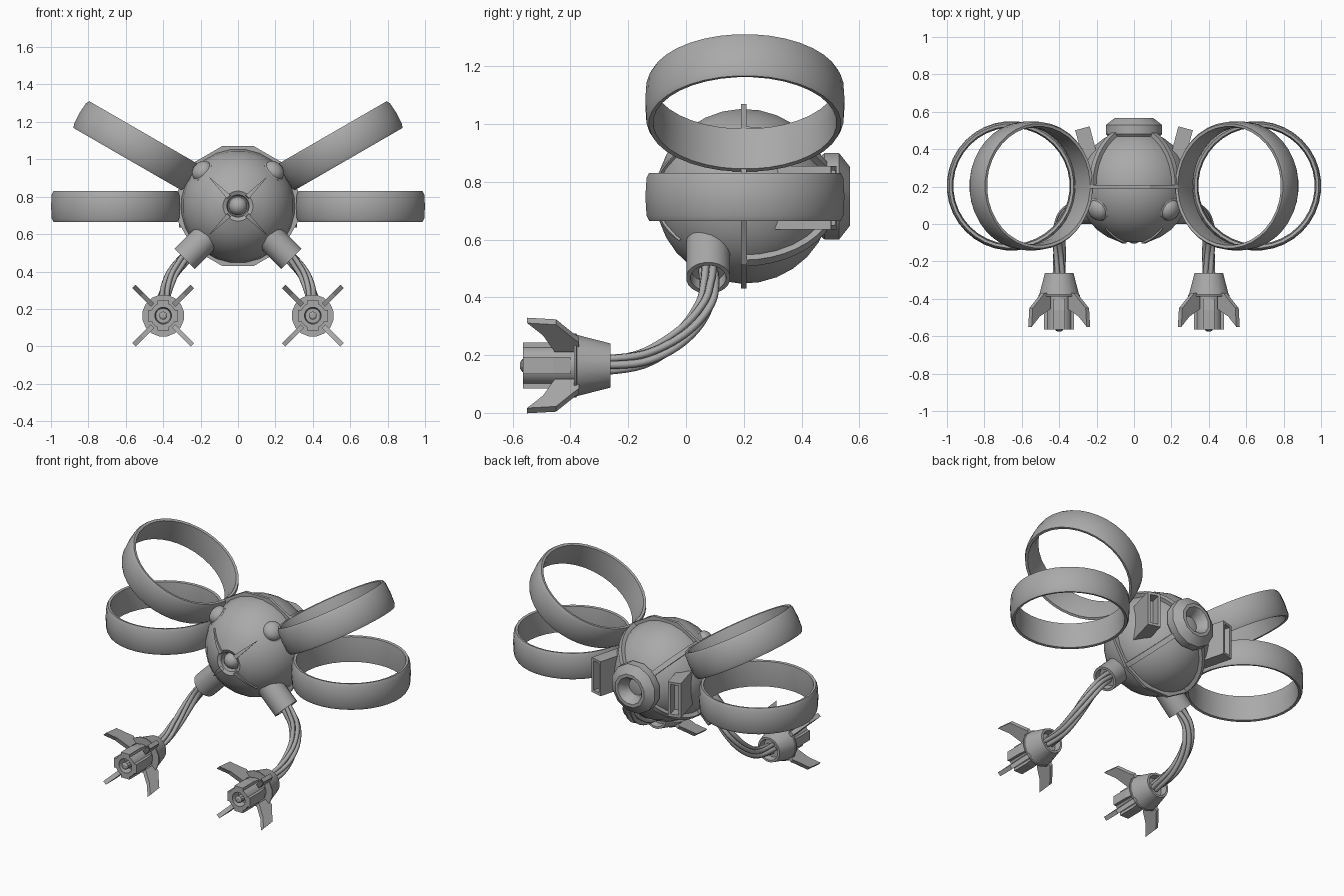
import bpy, bmesh
from math import sin, cos, pi, radians
from mathutils import Vector, Matrix

if "Cube" in bpy.data.objects:
    bpy.data.objects.remove(bpy.data.objects["Cube"])

GREY = (0.4, 0.4, 0.4, 1)
metal = bpy.data.materials.new("grey_metal")
metal.use_nodes = True
metal.diffuse_color = GREY
metal.node_tree.nodes["Principled BSDF"].inputs["Base Color"].default_value = GREY

CENTRE = Vector((0, 0.2, 0.75))
R = 0.305


def finish(name, bm, matrix=Matrix(), smooth=35):
    bmesh.ops.remove_doubles(bm, verts=bm.verts, dist=1e-5)
    bmesh.ops.recalc_face_normals(bm, faces=bm.faces)
    mesh = bpy.data.meshes.new(name)
    bm.to_mesh(mesh)
    bm.free()
    mesh.materials.append(metal)
    ob = bpy.data.objects.new(name, mesh)
    ob.matrix_world = matrix
    bpy.context.collection.objects.link(ob)
    bpy.ops.object.select_all(action='DESELECT')
    ob.select_set(True)
    bpy.context.view_layer.objects.active = ob
    if smooth:
        bpy.ops.object.shade_smooth_by_angle(angle=radians(smooth))
    return ob


def lathe(name, profile, origin, axis, segs=24, closed=False, smooth=35, phase=0.5):
    """Spin (radius, height) points around an axis through origin."""
    bm = bmesh.new()
    rings = []
    for i in range(segs):
        a = 2 * pi * (i + phase) / segs
        rings.append([bm.verts.new((r * cos(a), r * sin(a), h)) for r, h in profile])
    count = len(profile)
    for i in range(segs):
        p, q = rings[i], rings[(i + 1) % segs]
        for j in range(count if closed else count - 1):
            k = (j + 1) % count
            bm.faces.new((p[j], q[j], q[k], p[k]))
    turn = Vector(axis).to_track_quat('Z', 'Y').to_matrix().to_4x4()
    return finish(name, bm, Matrix.Translation(origin) @ turn, smooth)


def prism(name, outline, thick, origin, angle):
    """Plate from (y, radius) points, standing out from the y axis at an angle."""
    bm = bmesh.new()
    out = Vector((cos(angle), 0, sin(angle)))
    side = Vector((-sin(angle), 0, cos(angle))) * thick / 2
    a, b = [[bm.verts.new(out * r + Vector((0, y, 0)) + side * s) for y, r in outline]
            for s in (-1, 1)]
    bm.faces.new(a)
    bm.faces.new(b[::-1])
    for i in range(len(a)):
        k = (i + 1) % len(a)
        bm.faces.new((a[i], a[k], b[k], b[i]))
    return finish(name, bm, Matrix.Translation(origin), 0)


def ridge(name, angle, start, end, height, width, tip_width, steps=8):
    """Raised strip along a meridian of the body, angles measured from the front."""
    bm = bmesh.new()
    out = Vector((cos(angle), 0, sin(angle)))
    side = Vector((-sin(angle), 0, cos(angle)))
    last = None
    for i in range(steps + 1):
        t = i / steps
        a = radians(start + (end - start) * t)
        w = (width + (tip_width - width) * t) / 2
        d = out * sin(a) - Vector((0, cos(a), 0))
        row = [bm.verts.new(d * r + side * s) for r, s in
               ((R - 0.03, -w), (R + height, -w), (R + height, w), (R - 0.03, w))]
        if last:
            for j in range(4):
                k = (j + 1) % 4
                bm.faces.new((last[j], last[k], row[k], row[j]))
        else:
            bm.faces.new(row)
        last = row
    bm.faces.new(last[::-1])
    finish(name, bm, Matrix.Translation(CENTRE))


def arc_point(points, t):
    """Smooth interpolation through a list of points, t from 0 to 1."""
    n = len(points) - 1
    i = min(int(t * n), n - 1)
    u = t * n - i
    p0, p1, p2, p3 = [points[max(0, min(n, i + k))] for k in (-1, 0, 1, 2)]
    return 0.5 * (2 * p1 + (p2 - p0) * u + (2 * p0 - 5 * p1 + 4 * p2 - p3) * u * u
                  + (3 * p1 - p0 - 3 * p2 + p3) * u ** 3)


# Body shell with a front socket
shell = [(0, -0.24), (0.055, -0.25), (0.06, -0.285), (0.08, -0.295)]
shell += [(R * sin(radians(a)), -R * cos(radians(a))) for a in range(16, 181, 12)]
lathe("body", shell + [(0, R)], CENTRE, (0, 1, 0), 24)
eye = [(0.05 * sin(pi * i / 10), -0.05 * cos(pi * i / 10)) for i in range(11)]
lathe("front_eye", eye, (0, -0.055, 0.75), (0, 1, 0), 16)

# Band around the middle and diagonal ridges
band = [(0.28, -0.009), (0.331, -0.009), (0.331, 0.009), (0.28, 0.009)]
lathe("middle_band", band, CENTRE, (0, 1, 0), 12, True, 0)
for k in range(4):
    diagonal = pi / 4 + k * pi / 2
    ridge("rear_ridge", diagonal, 90, 158, 0.022, 0.03, 0.03)
    ridge("front_spike", diagonal, 13, 44, 0.008, 0.025, 0.002)

# Rear nozzle with a funnel opening
nozzle = [(0.12, 0.24), (0.155, 0.28), (0.155, 0.33), (0.105, 0.368),
          (0.085, 0.368), (0.055, 0.325), (0.05, 0.28), (0, 0.28)]
lathe("rear_nozzle", nozzle, CENTRE, (0, 1, 0), 12, False, 30)

# Ring fan profile: thin wall, bulging outside
duct = [(0.318, -0.08), (0.333, -0.083), (0.342, -0.065), (0.346, 0),
        (0.342, 0.065), (0.333, 0.083), (0.318, 0.08), (0.311, 0)]

# Arm path and claw parts
path = [(0.255, 0.078, 0.5), (0.3, 0.08, 0.452), (0.35, 0.07, 0.385), (0.385, 0.02, 0.305),
        (0.4, -0.06, 0.235), (0.4, -0.16, 0.185), (0.4, -0.29, 0.165)]
shoulder = [(0, -0.06), (0.077, -0.06), (0.077, 0.14), (0.062, 0.14), (0.058, 0.1), (0, 0.1)]
cuff = [(0, 0.04), (0.06, 0.04), (0.065, 0), (0.078, 0), (0.108, 0.115), (0.113, 0.118),
        (0.113, 0.126), (0.07, 0.126), (0.07, 0.303), (0.045, 0.303), (0.04, 0.25), (0, 0.25)]
nub = [(0, 0.2), (0.022, 0.2), (0.022, 0.305), (0.012, 0.312), (0, 0.312)]
fin = [(-0.37, 0.08), (-0.37, 0.125), (-0.39, 0.145), (-0.45, 0.213), (-0.55, 0.221),
       (-0.495, 0.16), (-0.455, 0.08)]
rail = [(-0.4, 0.05), (-0.4, 0.072), (-0.46, 0.08), (-0.565, 0.08), (-0.565, 0.05)]

for s, label in ((1, "left"), (-1, "right")):
    # Ring fans
    lathe(label + "_lower_ring", duct, (s * 0.655, 0.204, 0.748), (0, 0, 1), 36, True, 50)
    lathe(label + "_upper_ring", duct, (s * 0.55, 0.204, 1.073),
          (-s * 0.5, 0, cos(pi / 6)), 36, True, 50)

    # Upper dome lamps
    spot = Vector((s * 0.2, -0.13, 0.195))
    dome = [(0.066, -0.03), (0.066, 0), (0.058, 0.005)]
    dome += [(0.058 * cos(a * pi / 10), 0.005 + 0.04 * sin(a * pi / 10)) for a in range(1, 6)]
    lathe(label + "_dome", dome, CENTRE + spot * 0.96, spot, 20)

    # Hollow rear vents
    bm = bmesh.new()
    bmesh.ops.create_cube(bm, size=1, matrix=Matrix.Diagonal((0.08, 0.2, 0.22, 1)))
    back = [f for f in bm.faces if f.normal.y > 0.9]
    bmesh.ops.inset_region(bm, faces=back, thickness=0.016, use_even_offset=True)
    bmesh.ops.translate(bm, verts=back[0].verts, vec=(0, -0.001, 0))
    hole = bmesh.ops.extrude_face_region(bm, geom=back)["geom"]
    bmesh.ops.delete(bm, geom=back, context='FACES')
    bmesh.ops.translate(bm, verts=[v for v in hole if isinstance(v, bmesh.types.BMVert)],
                        vec=(0, -0.07, 0))
    finish(label + "_vent", bm, Matrix.Translation((s * 0.25, 0.415, 0.745))
           @ Matrix.Rotation(-s * radians(15), 4, 'Z'), 0)

    # Shoulder socket
    lathe(label + "_shoulder", shoulder, (s * 0.187, 0.077, 0.566), (s, 0, -1), 20)

    # Twisted cable bundle
    centre = [Vector((s * x, y, z)) for x, y, z in path]
    curve = bpy.data.curves.new(label + "_cables", 'CURVE')
    curve.dimensions = '3D'
    curve.bevel_depth = 0.014
    curve.bevel_resolution = 1
    curve.materials.append(metal)
    steps = 28
    for strand in range(5):
        spline = curve.splines.new('POLY')
        spline.points.add(steps)
        for i in range(steps + 1):
            t = i / steps
            here = arc_point(centre, t)
            along = (arc_point(centre, min(1, t + 0.01)) - arc_point(centre, max(0, t - 0.01)))
            u = along.cross(Vector((1, 0, 0))).normalized()
            v = along.cross(u).normalized()
            a = 2 * pi * strand / 5 + s * t * 3.5
            spline.points[i].co = (*(here + 0.022 * (u * cos(a) + v * sin(a))), 1)
        spline.use_smooth = True
    bpy.context.collection.objects.link(bpy.data.objects.new(label + "_cables", curve))

    # Claw: cuff with barrel, centre nub, rails and fins
    wrist = Vector((s * 0.4, -0.262, 0.164))
    lathe(label + "_claw_cuff", cuff, wrist, (0, -1, 0), 16)
    lathe(label + "_claw_nub", nub, wrist, (0, -1, 0), 10)
    hub = (s * 0.4, 0, 0.164)
    for k in range(4):
        prism(label + "_claw_rail", rail, 0.06, hub, k * pi / 2)
        prism(label + "_claw_fin", fin, 0.026, hub, pi / 4 + k * pi / 2)
